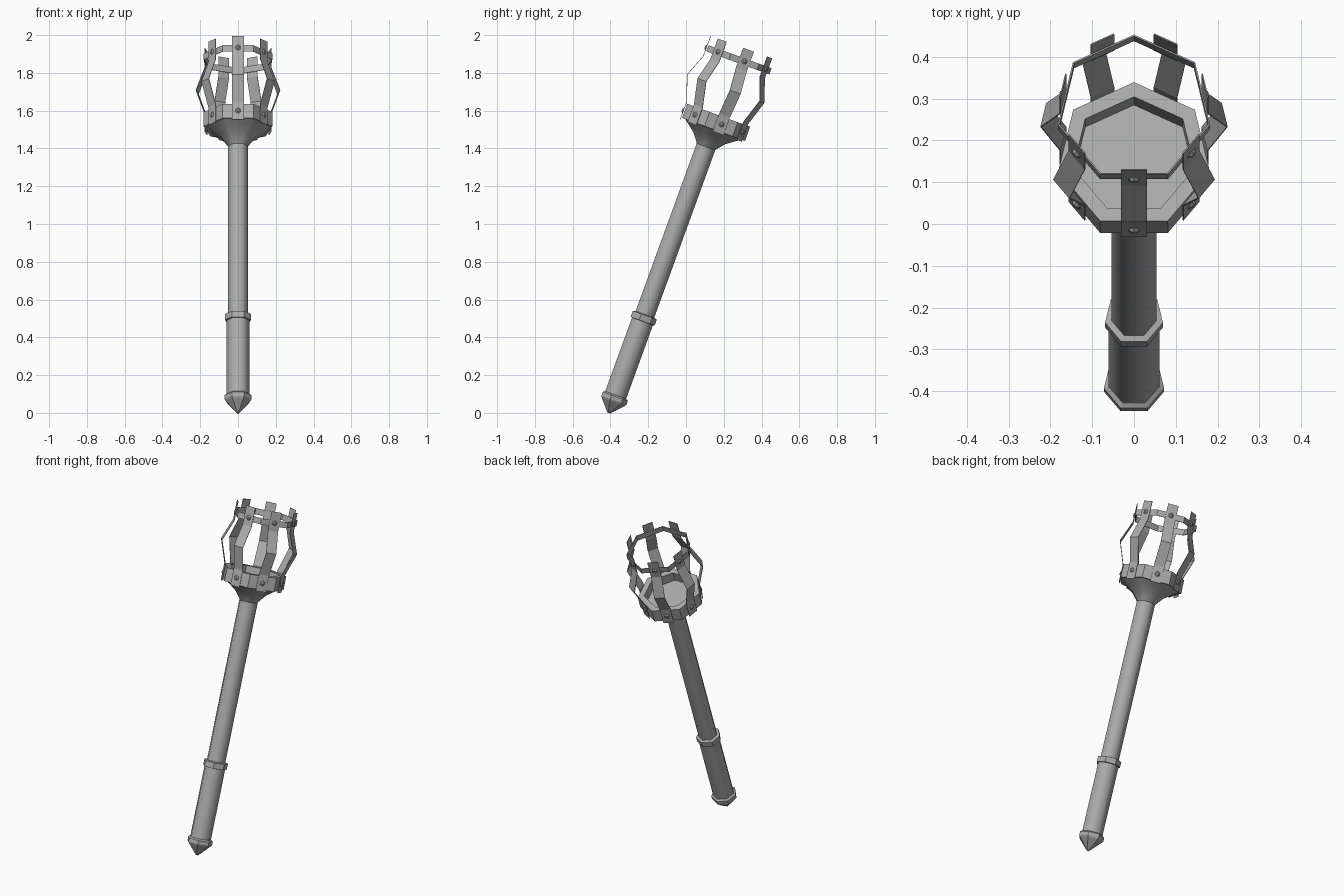
import bpy, bmesh, math
from mathutils import Matrix

if "Cube" in bpy.data.objects:
    bpy.data.objects.remove(bpy.data.objects["Cube"])

N = 7                                   # everything is seven-sided
STEP = 2 * math.pi / N
# Torch axis leans back 20 degrees from the tip on the ground
TILT = Matrix.Translation((0, -0.41, 0)) @ Matrix.Rotation(math.radians(-20), 4, 'X')

# Dark iron
IRON = bpy.data.materials.new("dark_iron")
IRON.diffuse_color = (.41, .41, .41, 1)
IRON.use_nodes = True
IRON.node_tree.nodes["Principled BSDF"].inputs["Base Color"].default_value = IRON.diffuse_color


def finish(bm, name, smooth=None):
    bmesh.ops.recalc_face_normals(bm, faces=bm.faces)
    me = bpy.data.meshes.new(name)
    bm.to_mesh(me)
    bm.free()
    me.materials.append(IRON)
    ob = bpy.data.objects.new(name, me)
    bpy.context.collection.objects.link(ob)
    ob.matrix_world = TILT
    if smooth:
        bpy.ops.object.select_all(action='DESELECT')
        ob.select_set(True)
        bpy.context.view_layer.objects.active = ob
        bpy.ops.object.shade_smooth_by_angle(angle=math.radians(smooth))
    return ob


def lathe(name, profile, closed=False, smooth=None):
    """Seven-sided turned part with a flat side at the front; profile is (radius, height)."""
    bm = bmesh.new()
    rings = []
    for r, z in profile:
        rings.append([bm.verts.new((r * math.sin((k + .5) * STEP),
                                    -r * math.cos((k + .5) * STEP), z)) for k in range(N)])
    pairs = list(zip(rings, rings[1:]))
    if closed:
        pairs.append((rings[-1], rings[0]))
    for a, b in pairs:
        for k in range(N):
            j = (k + 1) % N
            bm.faces.new((a[k], a[j], b[j], b[k]))
    if not closed:
        bm.faces.new(rings[0])
        bm.faces.new(rings[-1])
    return finish(bm, name, smooth)


# Pommel, grip, collar and shaft
lathe("pommel", [(.008, 0), (.067, .062), (.074, .072), (.074, .094), (.063, .102)])
lathe("grip", [(.062, .09), (.062, .53)], smooth=55)
lathe("collar", [(.059, .516), (.071, .518), (.071, .552), (.055, .556)])
lathe("shaft", [(.055, .54), (.055, 1.51)], smooth=55)

# Flared cup with a thick rim and recessed floor
lathe("flare", [(.055, 1.50), (.066, 1.515), (.094, 1.548), (.135, 1.578), (.17, 1.602)], smooth=55)
lathe("cup_rim", [(.165, 1.60), (.187, 1.60), (.186, 1.68), (.149, 1.68), (.149, 1.622)])

# Upper hoop
lathe("hoop", [(.187, 1.975), (.187, 2.01), (.183, 2.01), (.183, 1.975)], closed=True)

# Cage straps: thin bent band (radius, height), one on each flat side
PATH = [(.176, 1.59), (.176, 1.69), (.223, 1.825), (.176, 1.947), (.176, 2.06)]
W, T = .031, .003
for i in range(N):
    rot = Matrix.Rotation(i * STEP, 4, 'Z')
    bm = bmesh.new()
    secs = [[bm.verts.new((x, -(r - d), z)) for x, d in ((-W, 0), (W, 0), (W, T), (-W, T))]
            for r, z in PATH]
    for a, b in zip(secs, secs[1:]):
        for k in range(4):
            j = (k + 1) % 4
            bm.faces.new((a[k], a[j], b[j], b[k]))
    bm.faces.new(secs[0])
    bm.faces.new(secs[-1])
    bmesh.ops.transform(bm, matrix=rot, verts=bm.verts)
    finish(bm, f"strap_{i + 1}")

    # Low domed rivets at the rim and the hoop
    bm = bmesh.new()
    for z in (1.64, 1.995):
        m = rot @ Matrix.Translation((0, -.179, z)) @ Matrix.Rotation(math.pi / 2, 4, 'X')
        bmesh.ops.create_cone(bm, cap_ends=True, segments=6, radius1=.017,
                              radius2=.007, depth=.008, matrix=m)
    finish(bm, f"rivets_{i + 1}")
